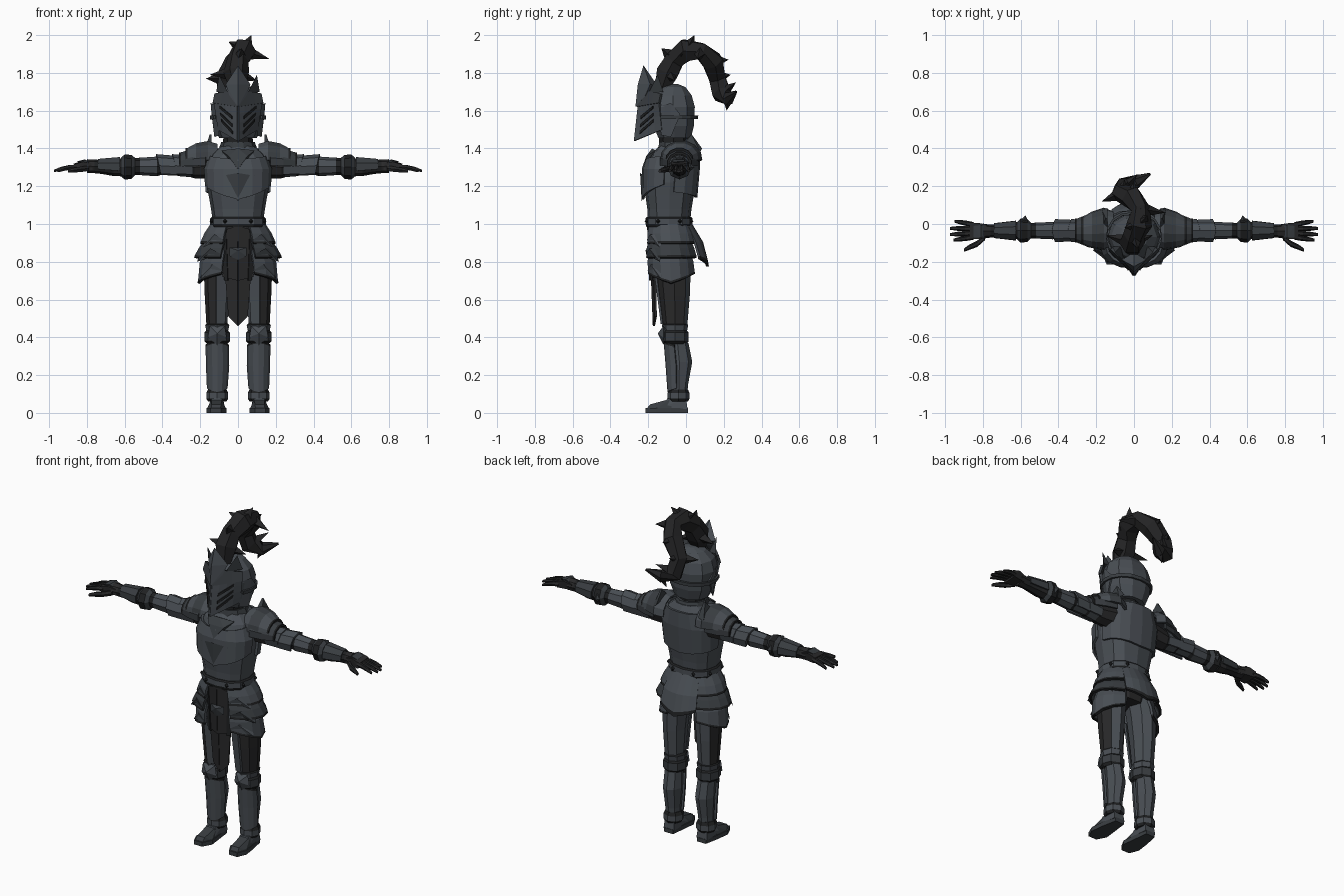
import bpy, bmesh, math
from mathutils import Vector

COLOURS = {
    "steel": (0.066, 0.076, 0.088), "dark_steel": (0.040, 0.046, 0.052),
    "black_trim": (0.014, 0.015, 0.016), "dark_cloth": (0.022, 0.022, 0.023),
    "plume_black": (0.017, 0.017, 0.018),
}
MATS = {}
for key, col in COLOURS.items():
    MATS[key] = bpy.data.materials.new(key)
    MATS[key].diffuse_color = (*col, 1)
NAMES = list(COLOURS)


def finish(name, bm, mirror=False, solid=0):
    bmesh.ops.recalc_face_normals(bm, faces=bm.faces[:])
    me = bpy.data.meshes.new(name)
    bm.to_mesh(me)
    bm.free()
    for k in NAMES:
        me.materials.append(MATS[k])
    ob = bpy.data.objects.new(name, me)
    bpy.context.collection.objects.link(ob)
    if solid:
        mod = ob.modifiers.new("thickness", "SOLIDIFY")
        mod.thickness, mod.offset = solid, 0
    if mirror:
        ob.modifiers.new("mirror", "MIRROR")
    return ob


def loft(name, rings, mats, n=8, axis="z", arc=None, p=2, mirror=False, solid=0, rule=None):
    """Rings are (x, y, z, r1, r2[, drop]); arc in degrees makes an open plate."""
    bm = bmesh.new()
    rows = []
    for x, y, z, r1, r2, *drop in rings:
        row = []
        for i in range(n + 1 if arc else n):
            t = i / n
            a = math.radians(arc[0] + (arc[1] - arc[0]) * t) if arc else math.tau * t
            c, s = [math.copysign(abs(v) ** (2 / p), v) for v in (math.cos(a), math.sin(a))]
            d = drop[0] * (1 - abs(2 * t - 1)) if drop else 0
            co = {"z": (x + r1 * c, y + r2 * s, z - d),
                  "x": (x + d, y + r1 * c, z + r2 * s)}[axis]
            row.append(bm.verts.new(co))
        rows.append(row)
    for k, (a, b) in enumerate(zip(rows, rows[1:])):
        mat = mats if isinstance(mats, str) else mats[k]
        for i in range(n):
            j = i + 1 if arc else (i + 1) % n
            f = bm.faces.new((a[i], a[j], b[j], b[i]))
            f.material_index = NAMES.index(mat)
    if not arc:
        for row, k in ((rows[0], 0), (rows[-1], -1)):
            f = bm.faces.new(row)
            f.material_index = NAMES.index(mats if isinstance(mats, str) else mats[k])
    if rule:
        bmesh.ops.recalc_face_normals(bm, faces=bm.faces[:])
        bm.normal_update()
        for f in bm.faces:
            f.material_index = NAMES.index(rule(f))
    return finish(name, bm, mirror, solid)


def hull(name, pts, mat, mirror=False, sym=False):
    """Angular convex piece; sym adds the points reflected in x."""
    bm = bmesh.new()
    for x, y, z in pts + ([(-x, y, z) for x, y, z in pts if x] if sym else []):
        bm.verts.new((x, y, z))
    bmesh.ops.convex_hull(bm, input=bm.verts[:])
    for f in bm.faces:
        f.material_index = NAMES.index(mat)
    return finish(name, bm, mirror)


def patch(name, quad, mat, nu=1, nv=1, mirror=True, solid=0.01):
    """Bilinear sheet between four corners."""
    A, B, C, D = [Vector(q) for q in quad]
    bm = bmesh.new()
    g = [[bm.verts.new(A.lerp(B, u / nu).lerp(D.lerp(C, u / nu), v / nv))
          for u in range(nu + 1)] for v in range(nv + 1)]
    for v in range(nv):
        for u in range(nu):
            f = bm.faces.new((g[v][u], g[v][u + 1], g[v + 1][u + 1], g[v + 1][u]))
            f.material_index = NAMES.index(mat)
    return finish(name, bm, mirror, solid)


S, DS, BT, CL, PL = NAMES
CY = -0.08

# torso, neck and belt
loft("torso", [(0, -.09, .99, .13, .11), (0, -.088, 1.08, .143, .117), (0, -.087, 1.15, .155, .128),
               (0, -.085, 1.22, .168, .135), (0, -.075, 1.30, .17, .135), (0, -.06, 1.37, .145, .125),
               (0, -.05, 1.42, .08, .085)], S, n=12, p=2.5)
loft("breastplate", [(0, -.075, 1.36, .15, .135, .02), (0, -.085, 1.29, .175, .142),
                     (0, -.087, 1.21, .17, .142, .08)], S, n=8, p=2.5, arc=(-172, -8), solid=.014)
loft("back_plate", [(0, -.06, 1.39, .135, .125), (0, -.075, 1.30, .175, .142),
                    (0, -.085, 1.17, .165, .138, .03)], S, n=8, p=2.5, arc=(5, 175), solid=.014)
hull("chest_ridge", [(0, -.243, 1.27), (.09, -.222, 1.255), (0, -.235, 1.12), (0, -.21, 1.2)], DS, sym=True)
hull("collar_point", [(.09, -.16, 1.39), (.05, -.21, 1.36), (0, -.235, 1.29), (0, -.18, 1.40)], DS, sym=True)
loft("neck", [(0, -.06, 1.38, .085, .08), (0, -.07, 1.48, .075, .075)], BT)
loft("gorget", [(0, -.055, 1.39, .105, .10), (0, -.06, 1.435, .088, .085)], DS, n=10)
loft("belt", [(0, -.09, .985, .14, .12), (0, -.09, 1.0, .147, .124), (0, -.09, 1.03, .147, .124),
              (0, -.09, 1.038, .138, .117)], [BT, S, BT], n=12, p=2.5)
for i in range(8):
    a = math.tau * (i + .5) / 8
    x, y = .148 * abs(math.cos(a)) ** .8 * math.copysign(1, math.cos(a)), -.09 + .125 * abs(math.sin(a)) ** .8 * math.copysign(1, math.sin(a))
    hull("belt_stud", [(x + dx, y + dy, 1.015 + dz) for dx, dy, dz in
                       ((.012, 0, 0), (-.012, 0, 0), (0, .012, 0), (0, -.012, 0), (0, 0, .014), (0, 0, -.014))], BT)

# helmet
loft("helmet", [(0, -.06, 1.455, .10, .09), (0, -.065, 1.52, .128, .112), (0, -.068, 1.62, .14, .12),
                (0, -.07, 1.68, .122, .105), (0, -.065, 1.725, .075, .065), (0, -.06, 1.74, .02, .02)],
     S, n=10, p=2.2)
loft("helmet_band", [(0, -.066, 1.555, .142, .124), (0, -.066, 1.575, .143, .125)], DS, n=10, p=2.2,
     arc=(-30, 210), solid=.012)
hull("cheek_guard", [(.10, -.16, 1.62), (.145, -.08, 1.64), (.14, -.03, 1.58), (.125, -.08, 1.46),
                     (.10, -.13, 1.47), (.10, -.04, 1.56)], S, mirror=True)
V = [(0, -.25, 1.63), (.125, -.14, 1.65), (.10, -.125, 1.50), (0, -.272, 1.44)]
patch("visor", V, S, 4, 4, solid=.014)
patch("visor_brow", [(0, -.235, 1.71), (.12, -.13, 1.69), (.13, -.14, 1.64), (0, -.258, 1.62)], DS, 3, 1, solid=.014)
hull("visor_filler", [(0, -.235, 1.62), (.10, -.13, 1.64), (.08, -.11, 1.52), (0, -.24, 1.47), (0, -.1, 1.55)], BT, sym=True)


def on_visor(u, v):
    A, B, C, D = [Vector(q) for q in V]
    return A.lerp(B, u).lerp(D.lerp(C, u), v) + Vector((.0065, -.0075, 0))


# eye slits
for v in (.12, .36, .56):
    patch("visor_slit", [on_visor(.22, v + .22), on_visor(.74, v), on_visor(.74, v + .09), on_visor(.22, v + .31)],
          BT, 3, 1, solid=.006)
# crest
hull("crest", [(0, -.225, 1.84), (.065, -.19, 1.74), (.045, -.215, 1.68), (0, -.268, 1.62), (0, -.255, 1.74),
               (0, -.15, 1.73)], S, sym=True)
hull("crest_wing", [(.05, -.2, 1.69), (.10, -.15, 1.79), (.115, -.12, 1.70), (.07, -.12, 1.70)], DS, mirror=True)

# plume
path = [(0, -.13, 1.71, .045), (-.01, -.10, 1.80, .06), (.0, -.06, 1.87, .065), (.03, 0, 1.92, .06),
        (.035, .08, 1.915, .055), (-.01, .14, 1.86, .055), (-.07, .165, 1.77, .055),
        (-.055, .19, 1.69, .05), (.01, .225, 1.665, .04), (.085, .265, 1.70, .006)]
bm = bmesh.new()
rows = []
for i, (x, y, z, r) in enumerate(path):
    t = (Vector(path[min(i + 1, 9)][:3]) - Vector(path[max(i - 1, 0)][:3])).normalized()
    u = (Vector((1, 0, 0)) - t * t.x).normalized()
    w = t.cross(u)
    k = r * (1.12 if i % 2 else .9)
    rows.append([bm.verts.new(Vector((x, y, z)) + (u * math.cos(a) + w * math.sin(a)) * k)
                 for a in [math.tau * j / 6 for j in range(6)]])
for a, b in zip(rows, rows[1:]):
    for j in range(6):
        bm.faces.new((a[j], a[j - 1], b[j - 1], b[j])).material_index = NAMES.index(PL)
bm.faces.new(rows[0]).material_index = NAMES.index(PL)
finish("plume", bm)
TUFTS = [(3, .07, .045, 2.0), (4, .165, .06, 1.875), (6, -.17, .12, 1.77), (2, .02, -.13, 1.93),
         (5, .0, .225, 1.87), (8, -.02, .215, 1.60), (3, -.05, -.02, 1.965), (1, -.15, -.06, 1.79),
         (1, .10, -.06, 1.76), (7, .02, .265, 1.75), (2, .09, -.02, 1.90), (6, -.05, .235, 1.79)]
for i, x, y, z in TUFTS:
    bx, by, bz, r = path[i]
    hull("plume_tuft", [(bx + r * dx, by + r * dy, bz + r * dz) for dx, dy, dz in
         ((.8, 0, 0), (-.8, 0, 0), (0, .8, 0), (0, -.8, 0), (0, 0, .8), (0, 0, -.8))] + [(x, y, z)], PL)

# pelvis, hip plates and cloth
loft("pelvis", [(0, -.085, 1.0, .13, .11), (0, -.08, .9, .15, .105), (0, -.075, .82, .12, .085)], CL, n=10)
for name, z0, z1, r0, r1, q0, q1, drop, mat in (
        ("hip_plate_low", .86, .735, .17, .205, .115, .13, .05, S),
        ("hip_plate_mid", .92, .82, .165, .222, .115, .14, .0, DS),
        ("hip_plate_top", 1.0, .895, .138, .19, .112, .135, .0, S)):
    loft(name, [(0, -.085, z0, r0, q0), (0, -.08, (z0 + z1) / 2, (r0 + r1) / 2 + .008, (q0 + q1) / 2 + .006),
                (0, -.075, z1 + .012, r1, q1, drop), (0, -.075, z1, r1 + .004, q1 + .003, drop)],
         [mat, mat, BT], n=6, arc=(-66, 62), mirror=True, solid=.014)
    hull(name + "_corner", [(r1 * .4, -.08 - q1 * .95, z1 + .02), (r1 * .65, -.08 - q1 * .82, z1 + .05),
                            (r1 * .98, -.09 - q1 * .35, z1 - .02), (r1 * .85, -.08 - q1 * .3, z1 + .05)], mat, mirror=True)
loft("rear_plate", [(0, -.08, 1.0, .135, .105), (0, -.075, .9, .17, .16), (0, -.07, .83, .18, .18, .03),
                    (0, -.07, .815, .18, .184, .04)], [S, S, BT], n=6, arc=(50, 130), solid=.014)
patch("front_cloth", [(0, -.20, .99), (.07, -.185, .97), (.08, -.17, .72), (0, -.19, .70)], CL, 1, 2, solid=.012)
patch("front_cloth_tail", [(0, -.18, .72), (.068, -.165, .74), (.05, -.16, .51), (0, -.17, .46)], CL, 1, 2, solid=.012)
patch("cloth_border", [(.06, -.19, .97), (.082, -.18, .97), (.07, -.172, .70), (.052, -.182, .70)], BT, solid=.012)
hull("cloth_clasp", [(.045, -.20, .875), (.045, -.20, .83), (0, -.215, .86), (0, -.20, .81), (0, -.17, .85)], DS, sym=True)

# legs
loft("thigh", [(.085, -.07, .92, .08, .09), (.108, -.065, .76, .073, .09), (.112, -.06, .62, .064, .08),
               (.112, -.057, .44, .054, .062)], CL, mirror=True,
     rule=lambda f: S if f.normal.x < -.2 or (f.normal.y > .75) else CL)
patch("thigh_plate", [(.055, -.145, .76), (.115, -.165, .76), (.115, -.128, .47), (.07, -.115, .47)], S, 1, 2, solid=.012)
loft("knee_band", [(.11, -.055, .365, .054, .06), (.11, -.058, .38, .068, .072), (.11, -.058, .425, .068, .072),
                   (.11, -.058, .435, .058, .064), (.11, -.058, .465, .064, .07), (.11, -.058, .475, .055, .06)],
     [BT, DS, BT, S, BT], mirror=True)
hull("knee_cop", [(.11, -.15, .42), (.06, -.12, .40), (.16, -.12, .40), (.07, -.12, .46), (.15, -.12, .46),
                  (.11, -.12, .36), (.11, -.09, .42)], S, mirror=True)
loft("shin", [(.11, -.04, .08, .042, .045), (.11, -.037, .15, .044, .048), (.108, -.035, .27, .053, .068),
              (.11, -.045, .37, .05, .058)], S, mirror=True)
loft("greave", [(.11, -.04, .13, .05, .052, .02), (.108, -.04, .25, .057, .062),
                (.11, -.05, .35, .057, .062, -.02), (.11, -.05, .362, .056, .06, -.02)],
     [S, S, BT], n=6, arc=(-170, -10), mirror=True, solid=.012)
loft("ankle_cuff", [(.11, -.04, .06, .048, .05), (.11, -.04, .075, .058, .058), (.11, -.04, .105, .058, .058),
                    (.11, -.04, .125, .048, .05)], [BT, S, BT], mirror=True)
outline = [(.08, .01), (.14, .01), (.158, -.08), (.168, -.16), (.145, -.215), (.09, -.215), (.06, -.16), (.07, -.08)]
hull("sole", [(x, y, z) for x, y in outline for z in (0, .025)], DS, mirror=True)
hull("boot_toe", [(.115 + (x - .115) * .9, y * .96, .025) for x, y in outline if y < -.05] +
     [(.09, -.19, .045), (.14, -.19, .045), (.085, -.08, .075), (.14, -.08, .075)], DS, mirror=True)
hull("boot_heel", [(.075, .008, .02), (.145, .008, .02), (.07, -.12, .03), (.155, -.12, .03), (.085, -.1, .075),
                   (.14, -.1, .075), (.08, 0, .08), (.14, 0, .08)], S, mirror=True)

# arms
AY = -.035
loft("upper_arm", [(.13, AY, 1.31, .065, .07), (.23, AY, 1.30, .055, .058), (.25, AY, 1.30, .05, .052),
                   (.31, AY, 1.305, .05, .052), (.325, AY, 1.305, .045, .048), (.41, AY, 1.305, .042, .046),
                   (.43, AY, 1.305, .046, .052), (.52, AY, 1.305, .042, .046), (.56, AY, 1.305, .04, .044)],
     [CL, BT, S, BT, S, BT, S, BT], axis="x", mirror=True)
for x in (.24, .325):
    loft("arm_lame", [(x, AY, 1.30, .052, .056), (x + .085, AY, 1.305, .056, .06, .025)], S, n=6, axis="x",
         arc=(-40, 220), mirror=True, solid=.01)
loft("elbow_cuff", [(.545, AY, 1.305, .04, .045), (.565, AY, 1.302, .06, .064), (.60, AY, 1.302, .064, .066),
                    (.62, AY, 1.302, .045, .05)], [DS, BT, DS], axis="x", mirror=True)
hull("elbow_point", [(.55, .0, 1.30), (.62, .0, 1.30), (.585, .0, 1.345), (.585, .0, 1.26), (.575, .045, 1.30)], DS, mirror=True)
loft("forearm", [(.60, AY, 1.30, .045, .048), (.66, AY, 1.30, .044, .046), (.72, AY, 1.302, .034, .037),
                 (.76, AY - .003, 1.305, .034, .036), (.80, AY - .003, 1.307, .04, .036)],
     [CL, BT, BT, CL], axis="x", mirror=True)
loft("vambrace", [(.625, AY, 1.30, .052, .055), (.69, AY, 1.302, .044, .047), (.74, AY, 1.304, .038, .04)],
     DS, n=5, axis="x", arc=(-20, 200), mirror=True, solid=.008)

# hands
hull("palm", [(.77, -.005, 1.32), (.77, -.07, 1.32), (.77, -.01, 1.285), (.77, -.07, 1.285), (.82, .005, 1.335),
              (.82, -.08, 1.33), (.87, .008, 1.32), (.87, -.08, 1.315), (.86, .005, 1.285), (.86, -.08, 1.28)], CL, mirror=True)
hull("hand_plate", [(.78, -.01, 1.325), (.78, -.065, 1.325), (.81, -.005, 1.342), (.81, -.072, 1.34),
                    (.85, -.01, 1.332), (.85, -.07, 1.328), (.82, -.04, 1.32)], DS, mirror=True)


def finger(name, pts, w):
    loft(name, [(x, y, z, w * k, w * k) for (x, y, z), k in zip(pts, (1, 1.05, .9, .55))],
         [CL, BT, CL], n=6, axis="x", mirror=True)


for y, dy, length in ((-.003, .018, .10), (-.025, .002, .125), (-.048, -.008, .125), (-.07, -.015, .105)):
    finger("finger", [(.85 + length * t, y + dy * t, 1.303 - .022 * t * t) for t in (0, .35, .7, 1)], .0135)
finger("thumb", [(.79, -.07, 1.295), (.83, -.105, 1.29), (.87, -.122, 1.285), (.90, -.138, 1.28)], .016)

# shoulders
loft("pauldron_lower", [(.17, AY, 1.33, .10, .075), (.24, AY, 1.325, .085, .07), (.30, AY, 1.32, .06, .056),
                        (.312, AY, 1.32, .06, .056)], [DS, DS, BT], n=7, axis="x", arc=(-15, 195), mirror=True, solid=.012)
loft("pauldron_upper", [(.11, -.025, 1.335, .085, .085), (.16, -.025, 1.345, .105, .09), (.22, -.03, 1.345, .09, .078),
                        (.265, AY, 1.34, .068, .058), (.277, AY, 1.34, .066, .056)], [S, DS, S, BT],
     n=7, axis="x", arc=(-5, 185), mirror=True, solid=.014)
hull("pauldron_flange", [(.14, -.03, 1.42), (.14, .03, 1.475), (.14, .085, 1.40), (.15, .03, 1.475), (.17, -.02, 1.41),
                         (.17, .075, 1.38)], DS, mirror=True)
